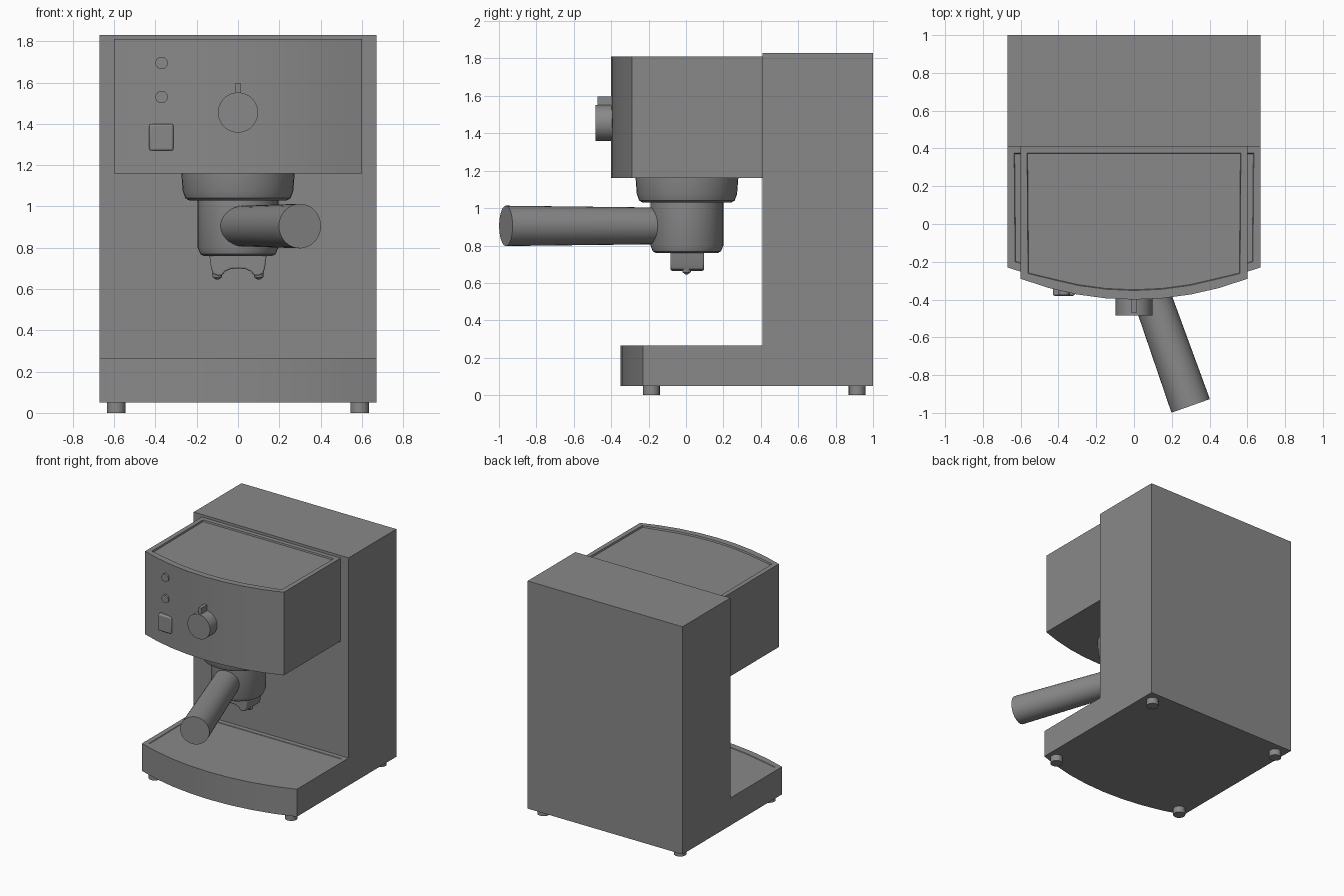
import bpy, bmesh, math
from mathutils import Matrix, Vector

if "Cube" in bpy.data.objects:
    bpy.data.objects.remove(bpy.data.objects["Cube"])

grey = bpy.data.materials.new("mid grey")
grey.diffuse_color = (0.25, 0.25, 0.25, 1)
grey.use_nodes = True
grey.node_tree.nodes["Principled BSDF"].inputs["Base Color"].default_value = grey.diffuse_color


def finish(name, bm, bevel=0.0):
    bmesh.ops.recalc_face_normals(bm, faces=bm.faces[:])
    me = bpy.data.meshes.new(name)
    bm.to_mesh(me)
    bm.free()
    me.materials.append(grey)
    me.shade_smooth()
    me.set_sharp_from_angle(angle=math.radians(32))
    ob = bpy.data.objects.new(name, me)
    bpy.context.collection.objects.link(ob)
    if bevel:
        mod = ob.modifiers.new("bevel", 'BEVEL')
        mod.width, mod.segments = bevel, 3
        mod.limit_method, mod.angle_limit = 'ANGLE', math.radians(50)
    return ob


def prism(name, pts, vec, bevel=0.0, panel=None):
    """Extrude a closed outline; panel = (inset, depth) sinks a panel in the top."""
    bm = bmesh.new()
    face = bm.faces.new([bm.verts.new(p) for p in pts])
    ret = bmesh.ops.extrude_face_region(bm, geom=[face])
    bmesh.ops.translate(bm, vec=vec, verts=[g for g in ret["geom"] if isinstance(g, bmesh.types.BMVert)])
    bmesh.ops.recalc_face_normals(bm, faces=bm.faces[:])
    if panel:
        top = max(bm.faces, key=lambda f: f.calc_center_median().z)
        bmesh.ops.inset_region(bm, faces=[top], thickness=panel[0])
        bmesh.ops.inset_region(bm, faces=[top], thickness=0.004)
        bmesh.ops.translate(bm, vec=(0, 0, -panel[1]), verts=top.verts[:])
    return finish(name, bm, bevel)


def box(name, lo, hi, bevel=0.0):
    pts = [(lo[0], lo[1], lo[2]), (hi[0], lo[1], lo[2]), (hi[0], hi[1], lo[2]), (lo[0], hi[1], lo[2])]
    return prism(name, pts, (0, 0, hi[2] - lo[2]), bevel)


def lathe(name, profile, origin=(0, 0, 0), axis=(0, 0, 1), n=32):
    """Closed solid of revolution from (radius, distance along axis) points."""
    bm = bmesh.new()
    rot = Vector((0, 0, 1)).rotation_difference(Vector(axis)).to_matrix().to_4x4()
    mat = Matrix.Translation(origin) @ rot
    rings = [[bm.verts.new(mat @ Vector((r * math.cos(a), r * math.sin(a), h)))
              for a in (2 * math.pi * i / n for i in range(n))] for r, h in profile]
    for a, b in zip(rings, rings[1:]):
        for i in range(n):
            j = (i + 1) % n
            bm.faces.new((a[i], a[j], b[j], b[i]))
    bm.faces.new(rings[0])
    bm.faces.new(rings[-1])
    return finish(name, bm)


def bowed_outline(half, y_side, y_mid, y_back, z, n=8):
    """Rectangle whose front edge is a shallow arc."""
    sag = y_side - y_mid
    rad = (half * half + sag * sag) / (2 * sag)
    amax = math.asin(half / rad)
    arc = [amax * (2 * i / n - 1) for i in range(n + 1)]
    pts = [(rad * math.sin(a), y_mid + rad * (1 - math.cos(a)), z) for a in arc]
    return pts + [(half, y_back, z), (-half, y_back, z)]


# Main housing, brewing head and drip tray
box("rear_housing", (-0.67, 0.41, 0.05), (0.67, 1.0, 1.83))
prism("brewing_head", bowed_outline(0.6, -0.29, -0.4, 0.41, 1.16), (0, 0, 0.65), panel=(0.048, 0.012))
prism("drip_tray", bowed_outline(0.67, -0.23, -0.35, 0.41, 0.05), (0, 0, 0.215), panel=(0.05, 0.004))

# Feet
for x in (-0.59, 0.59):
    for y in (-0.185, 0.915):
        lathe("foot", [(0.045, 0), (0.045, 0.052)], (x, y, 0), n=20)

# Group head and filter holder
lathe("group_head", [(0.238, 1.03), (0.255, 1.04), (0.268, 1.075), (0.275, 1.165)], (0, 0.005, 0), n=40)
lathe("filter_holder", [(0.165, 0.76), (0.182, 0.769), (0.195, 0.80), (0.195, 1.04)], (0, 0.005, 0), n=40)

# Handle, swung to the right
ang = math.radians(19.5)
direction = Vector((math.sin(ang), -math.cos(ang), 0))
end = Vector((0.3, -0.963, 0.905))
lathe("handle", [(0.098, 0), (0.108, 0.88)], end - 0.88 * direction, direction, n=32)

# Twin spout with arched underside
half = [(0.14, 0.775), (0.13, 0.70), (0.122, 0.675), (0.10, 0.665), (0.078, 0.665), (0.062, 0.685), (0.035, 0.697)]
outline = half + [(0, 0.70)] + [(-x, z) for x, z in reversed(half)]
prism("spout", [(x, -0.083, z) for x, z in outline], (0, 0.18, 0), bevel=0.008)
for x in (-0.1, 0.1):
    lathe("spout_nozzle", [(0.006, 0.645), (0.022, 0.657), (0.025, 0.675)], (x, 0.003, 0), n=16)

# Control knob with pointer
lathe("control_knob", [(0.097, 0), (0.097, 0.10)], (0, -0.385, 1.455), (0, -1, 0), n=40)
box("knob_pointer", (-0.013, -0.472, 1.50), (0.013, -0.385, 1.597))

# Indicator lights and power switch
for z in (1.53, 1.695):
    lathe("indicator_light", [(0.03, 0), (0.03, 0.035)], (-0.37, -0.34, z), (0, -1, 0), n=24)
box("power_switch", (-0.43, -0.38, 1.27), (-0.313, -0.32, 1.40), bevel=0.01)
